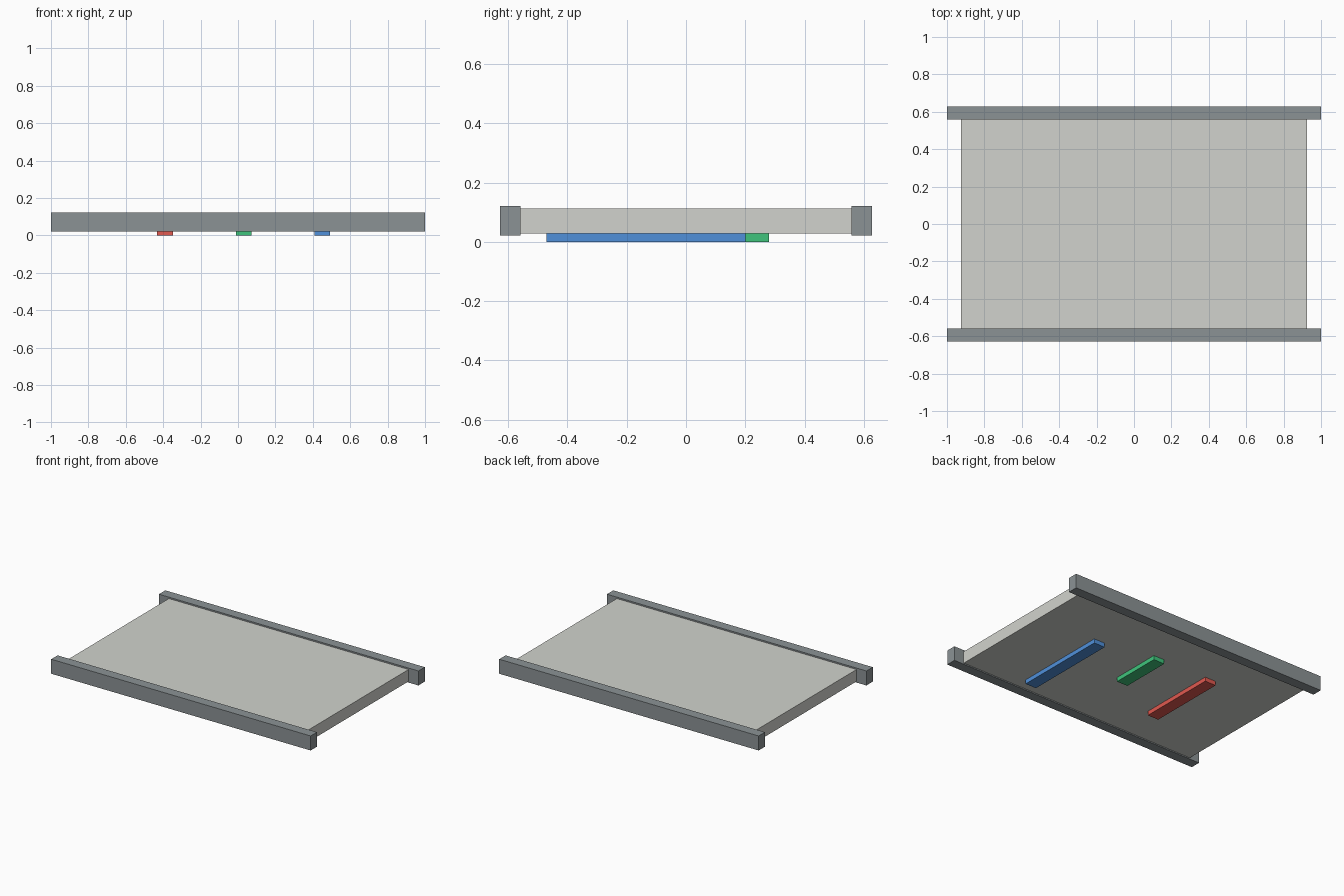
import bpy
import bmesh
from mathutils import Vector

if "Cube" in bpy.data.objects:
    bpy.data.objects.remove(bpy.data.objects["Cube"])


def material(name, rgb):
    mat = bpy.data.materials.new(name)
    mat.diffuse_color = (*rgb, 1)
    mat.use_nodes = True
    mat.node_tree.nodes["Principled BSDF"].inputs["Base Color"].default_value = mat.diffuse_color
    return mat


def box(name, lo, hi, mat):
    """Flat-faced box between two opposite corners."""
    lo, hi = Vector(lo), Vector(hi)
    bm = bmesh.new()
    bmesh.ops.create_cube(bm, size=1)
    bmesh.ops.scale(bm, vec=hi - lo, verts=bm.verts)
    mesh = bpy.data.meshes.new(name)
    bm.to_mesh(mesh)
    bm.free()
    mesh.materials.append(mat)
    obj = bpy.data.objects.new(name, mesh)
    obj.location = (lo + hi) / 2
    bpy.context.collection.objects.link(obj)
    return obj


light_grey = material("panel_grey", (0.64, 0.65, 0.61))
dark_grey = material("rail_grey", (0.26, 0.29, 0.30))

# Flat panel held between the rails
box("panel", (-0.924, -0.56, 0.029), (0.924, 0.56, 0.112), light_grey)

# Long rails at front and back
for side, y in (("front", -0.593), ("back", 0.593)):
    box(side + "_rail", (-1, y - 0.035, 0.021), (1, y + 0.035, 0.122), dark_grey)

# Coloured strips on the underside: centre x, y start, y end
strips = {
    "red": (-0.39, -0.28, 0.28, (0.75, 0.10, 0.08)),
    "green": (0.03, -0.08, 0.28, (0.05, 0.55, 0.20)),
    "blue": (0.45, -0.47, 0.20, (0.08, 0.28, 0.70)),
}
for colour, (x, y0, y1, rgb) in strips.items():
    box(colour + "_strip", (x - 0.042, y0, 0), (x + 0.042, y1, 0.029),
        material(colour, rgb))
